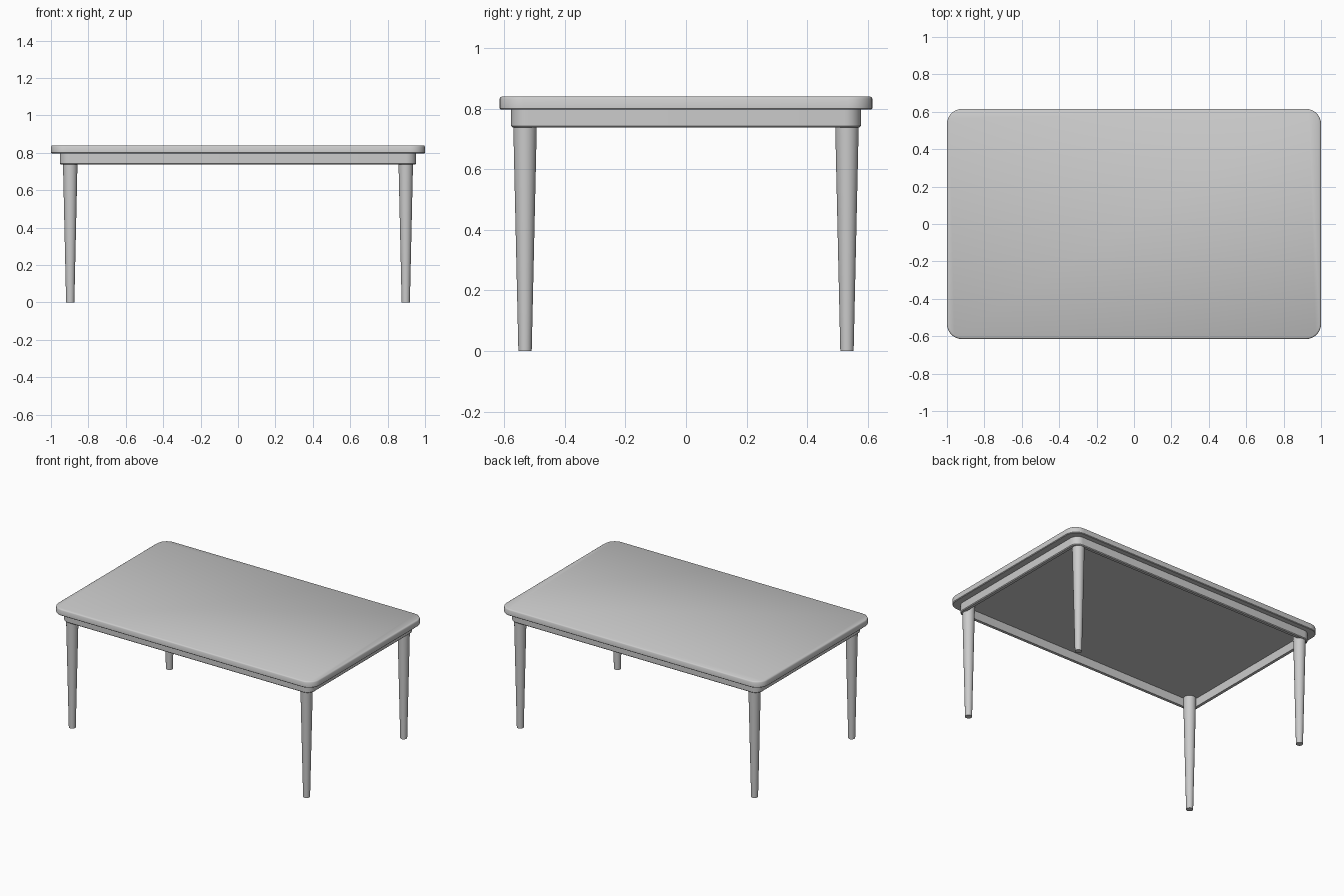
import bpy, bmesh, math

if "Cube" in bpy.data.objects:
    bpy.data.objects.remove(bpy.data.objects["Cube"])


def outline(hx, hy, r, n=8):
    """Rounded rectangle as a list of xy points."""
    pts = []
    for i, (sx, sy) in enumerate([(1, 1), (-1, 1), (-1, -1), (1, -1)]):
        for k in range(n + 1):
            a = math.pi / 2 * (i + k / n)
            pts.append((sx * (hx - r) + r * math.cos(a), sy * (hy - r) + r * math.sin(a)))
    return pts


def loft(name, loops, cap=True):
    """Bridge stacked loops; cap both ends, or join last to first for a ring."""
    bm = bmesh.new()
    rings = [[bm.verts.new((x, y, z)) for x, y in pts] for pts, z in loops]
    pairs = list(zip(rings, rings[1:]))
    if cap:
        bm.faces.new(rings[0])
        bm.faces.new(rings[-1])
    else:
        pairs.append((rings[-1], rings[0]))
    for a, b in pairs:
        for i in range(len(a)):
            j = (i + 1) % len(a)
            bm.faces.new((a[i], a[j], b[j], b[i]))
    bmesh.ops.recalc_face_normals(bm, faces=bm.faces)
    me = bpy.data.meshes.new(name)
    bm.to_mesh(me)
    bm.free()
    ob = bpy.data.objects.new(name, me)
    bpy.context.collection.objects.link(ob)
    bpy.ops.object.select_all(action='DESELECT')
    ob.select_set(True)
    bpy.context.view_layer.objects.active = ob
    bpy.ops.object.shade_smooth_by_angle(angle=math.radians(35))
    return ob


def inset_loop(hx, hy, r, d, z):
    return outline(hx - d, hy - d, r - d), z


# Tabletop with softened upper and lower edges
T = (1.0, 0.615, 0.08)
loft("tabletop", [inset_loop(*T, d, z) for d, z in [
    (0.004, 0.796), (0.0, 0.80), (0.0, 0.832), (0.003, 0.837), (0.008, 0.84)]])

# Hollow apron frame under the top
A = (0.953, 0.577, 0.055)
loft("apron", [inset_loop(*A, d, z) for d, z in [
    (0.0, 0.797), (0.0, 0.743), (0.005, 0.738), (0.025, 0.738), (0.025, 0.797)]], cap=False)

# Four tapered round legs
for xn, sx in (("left", -1), ("right", 1)):
    for yn, sy in (("front", -1), ("back", 1)):
        def circle(r):
            return [(sx * 0.897 + r * math.cos(math.tau * i / 32),
                     sy * 0.531 + r * math.sin(math.tau * i / 32)) for i in range(32)]
        loft(f"{yn}_{xn}_leg", [(circle(0.022), 0.0), (circle(0.04), 0.797)])
